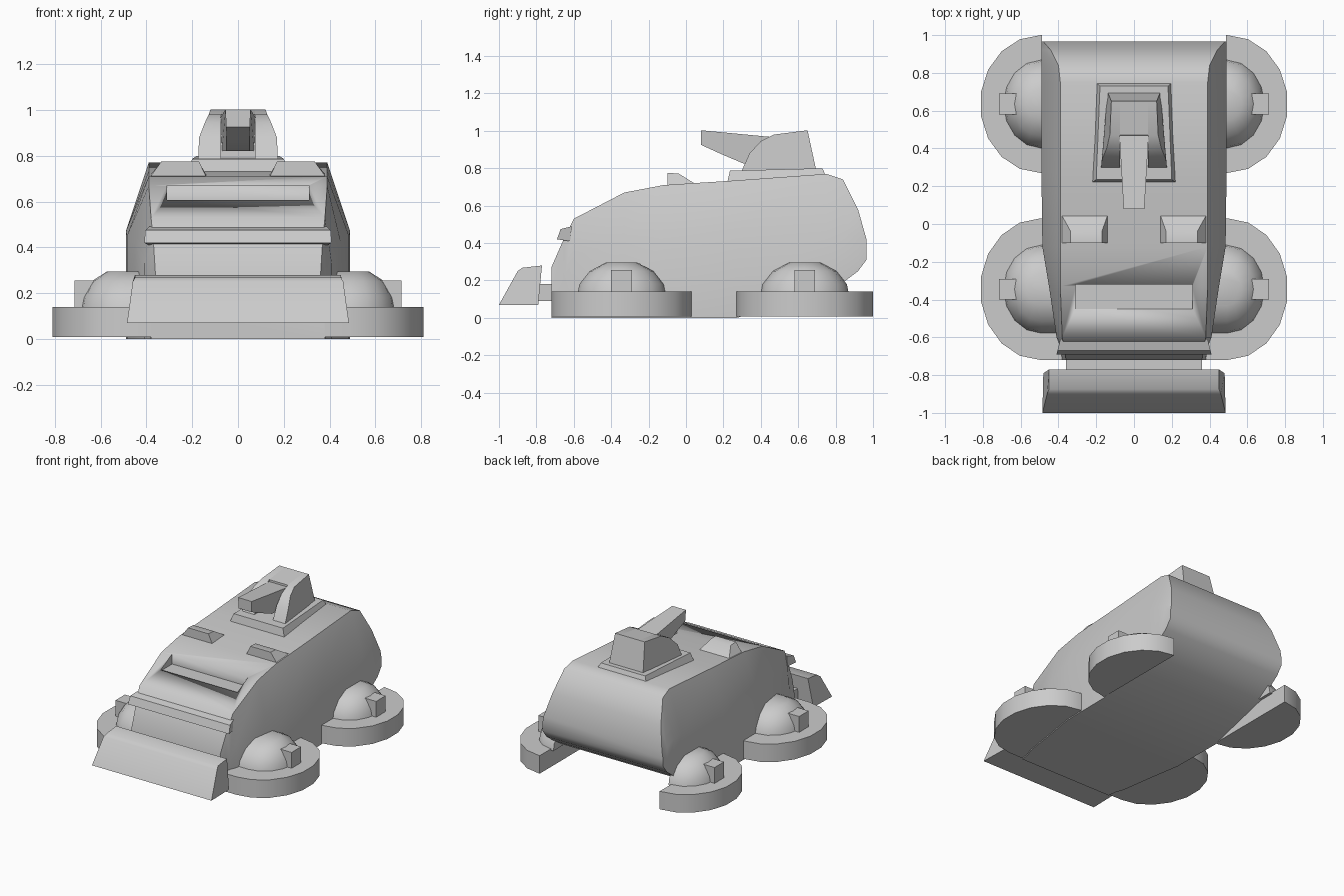
import bpy, bmesh, math

cube = bpy.data.objects.get("Cube")
if cube:
    bpy.data.objects.remove(cube, do_unlink=True)

grey = bpy.data.materials.new("plain_grey")
grey.use_nodes = True
grey.diffuse_color = (0.6, 0.6, 0.6, 1)
grey.node_tree.nodes["Principled BSDF"].inputs["Base Color"].default_value = (0.6, 0.6, 0.6, 1)


def loft(name, rings, angle=40):
    """Skin a list of equal-sized point rings and cap both ends."""
    bm = bmesh.new()
    rows = [[bm.verts.new(p) for p in ring] for ring in rings]
    n = len(rows[0])
    for a, b in zip(rows, rows[1:]):
        for i in range(n):
            j = (i + 1) % n
            bm.faces.new((a[i], a[j], b[j], b[i]))
    bm.faces.new(rows[0])
    bm.faces.new(rows[-1])
    bmesh.ops.recalc_face_normals(bm, faces=bm.faces)
    mesh = bpy.data.meshes.new(name)
    bm.to_mesh(mesh)
    bm.free()
    mesh.materials.append(grey)
    obj = bpy.data.objects.new(name, mesh)
    bpy.context.collection.objects.link(obj)
    bpy.ops.object.select_all(action='DESELECT')
    obj.select_set(True)
    bpy.context.view_layer.objects.active = obj
    bpy.ops.object.shade_smooth_by_angle(angle=math.radians(angle))
    return obj


def slab(name, profile, angle=40):
    """Symmetric slab from a side profile of (half width, y, z)."""
    return loft(name, [[(s * w, y, z) for w, y, z in profile] for s in (-1, 1)], angle)


def pair(name, rings, angle=40):
    """Left part and its mirror image."""
    for side, s in (("left", 1), ("right", -1)):
        loft(f"{side}_{name}", [[(s * x, y, z) for x, y, z in r] for r in rings], angle)


# Hull: y, bottom z, shoulder z, top z, shoulder half width, top half width
stations = [
    (-0.72, 0, 0.14, 0.27, 0.38, 0.36),
    (-0.65, 0, 0.20, 0.43, 0.39, 0.37),
    (-0.60, 0, 0.33, 0.53, 0.41, 0.38),
    (-0.33, 0, 0.42, 0.67, 0.45, 0.39),
    (-0.12, 0, 0.45, 0.71, 0.485, 0.39),
    (0.27, 0, 0.47, 0.735, 0.49, 0.39),
    (0.75, 0.13, 0.47, 0.77, 0.49, 0.39),
    (0.84, 0.19, 0.46, 0.74, 0.49, 0.40),
    (0.92, 0.25, 0.43, 0.58, 0.49, 0.44),
    (0.965, 0.31, 0.36, 0.42, 0.49, 0.48),
]
rings = []
for y, zb, zm, zt, wm, wt in stations:
    half = [(wm, zb), (wm, zm), (wt, zt)]
    rings.append([(x, y, z) for x, z in half] + [(-x, y, z) for x, z in reversed(half)])
hull = loft("hull", rings, 50)

# Windscreen slot cut into the sloping nose
cutter = slab("slot_cutter", [(0.31, -0.45, 0.60), (0.31, -0.32, 0.60),
                              (0.31, -0.32, 0.85), (0.31, -0.45, 0.85)])
cutter.hide_render = True
cut = hull.modifiers.new("slot", 'BOOLEAN')
cut.operation = 'DIFFERENCE'
cut.solver = 'EXACT'
cut.object = cutter
bpy.context.view_layer.objects.active = hull
bpy.ops.object.modifier_move_to_index(modifier="slot", index=0)
bpy.ops.object.modifier_apply(modifier="slot")
bpy.data.objects.remove(cutter, do_unlink=True)

# Nose lip, plough blade and its mount
slab("nose_lip", [(0.41, -0.69, 0.42), (0.405, -0.67, 0.475), (0.39, -0.61, 0.49),
                  (0.39, -0.62, 0.41)])
slab("plough_blade", [(0.485, -1.0, 0.07), (0.46, -0.9, 0.25), (0.45, -0.875, 0.268),
                      (0.45, -0.77, 0.28), (0.48, -0.79, 0.07)])
slab("plough_mount", [(0.36, -0.8, 0.09), (0.36, -0.8, 0.18), (0.36, -0.7, 0.18),
                      (0.36, -0.7, 0.09)])


def half_round(cx, cy, rx, ry, z, inner, steps):
    arc = [math.pi * (i / steps - 0.5) for i in range(steps + 1)]
    pts = [(cx + rx * math.cos(a), cy + ry * math.sin(a), z) for a in arc]
    return pts + [(inner, cy + ry, z), (inner, cy - ry, z)]


# Four hover pods, each with a domed hub and a small outer block
for end, cy, ry, inner in (("front", -0.345, 0.375, 0.36), ("rear", 0.635, 0.365, 0.487)):
    pair(f"{end}_pod", [half_round(0.495, cy, 0.32, ry, z, inner, 9) for z in (0.008, 0.14)])
    hub = [(0.20, 0.235, 0.13), (0.19, 0.225, 0.18), (0.15, 0.17, 0.25), (0.08, 0.085, 0.295)]
    pair(f"{end}_hub", [half_round(0.492, cy, rx, r, z, inner - 0.02, 8) for rx, r, z in hub], 50)
    pair(f"{end}_hub_block", [[(x, cy + dy, z) for dy, z in
                              ((-0.055, 0.13), (0.055, 0.13), (0.055, 0.256), (-0.055, 0.256))]
                             for x in (0.58, 0.715)])

# Hatch bumps behind the nose
pair("hatch_bump", [
    [(x0, -0.1, 0.70), (x1, -0.1, 0.775), (x1, -0.04, 0.772), (x0, 0.06, 0.71)]
    for x0, x1 in ((0.135, 0.17), (0.39, 0.335))])

# Turret ring, cheeks, rear block and gun
slab("turret_base", [(0.23, 0.215, 0.70), (0.20, 0.235, 0.787), (0.18, 0.73, 0.80),
                     (0.21, 0.755, 0.74)])
side = [(0.175, 0.29, 0.77), (0.17, 0.34, 0.88), (0.145, 0.40, 0.945), (0.128, 0.47, 0.98),
        (0.12, 0.65, 1.003), (0.14, 0.70, 0.77)]
pair("turret_cheek", [[(0.075, y, z) for w, y, z in side], side])
slab("turret_rear", [(0.076, 0.46, 0.77), (0.076, 0.47, 0.98), (0.076, 0.65, 1.003),
                     (0.076, 0.70, 0.77)])
slab("gun", [(0.052, 0.08, 0.925), (0.055, 0.08, 1.003), (0.078, 0.48, 0.965),
             (0.07, 0.48, 0.82), (0.05, 0.32, 0.82), (0.05, 0.19, 0.875)])
